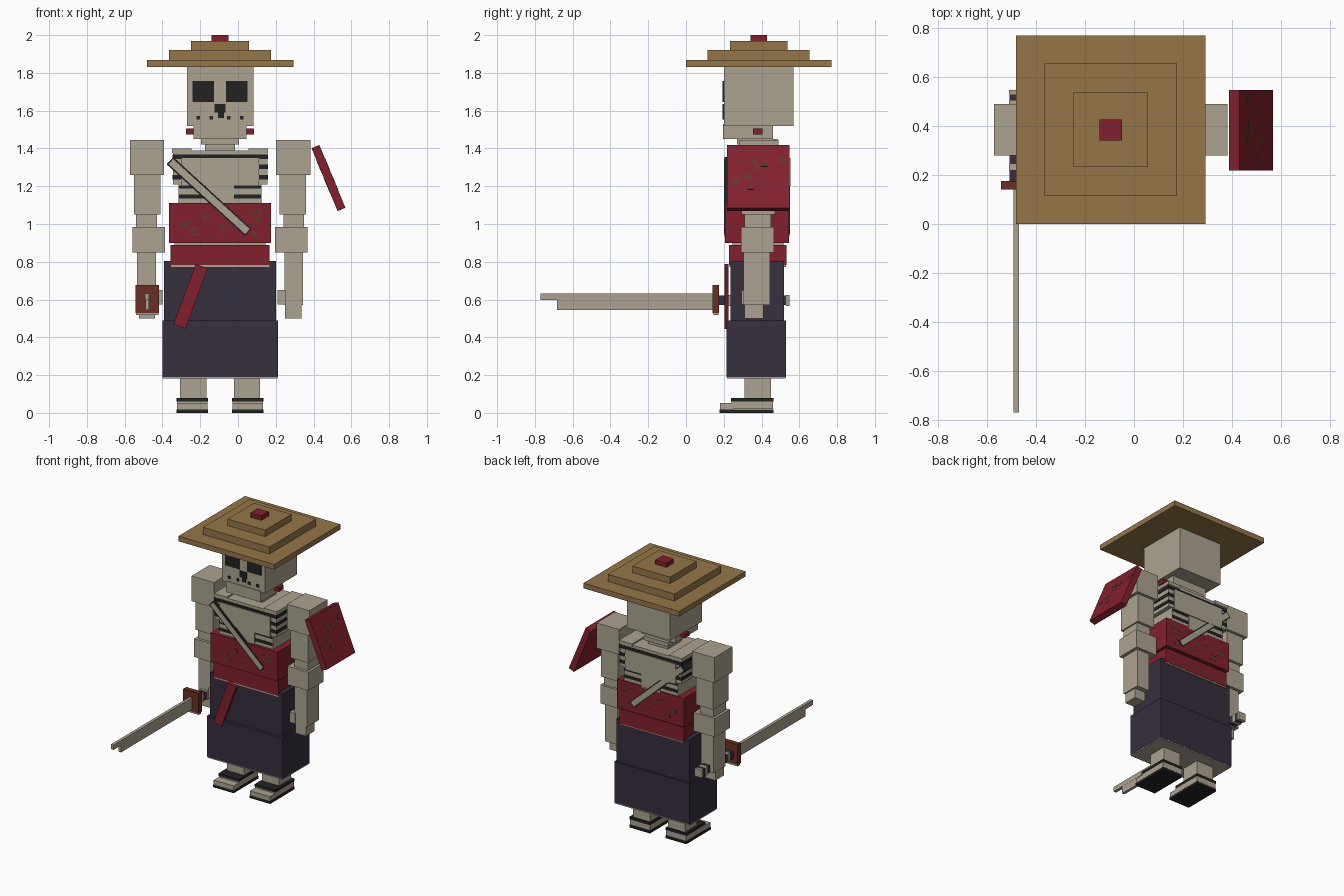
import bpy, math, random
from mathutils import Matrix, Vector

cube = bpy.data.objects.get("Cube")
if cube:
    bpy.data.objects.remove(cube, do_unlink=True)

MIDDLE = -0.095   # the body's own symmetry plane


def material(name, hex_colour):
    parts = [int(hex_colour[i:i + 2], 16) / 255 for i in (0, 2, 4)]
    linear = [((c + 0.055) / 1.055) ** 2.4 if c > 0.04 else c / 12.92 for c in parts]
    mat = bpy.data.materials.new(name)
    mat.use_nodes = True
    mat.diffuse_color = (*linear, 1)
    mat.node_tree.nodes["Principled BSDF"].inputs["Base Color"].default_value = (*linear, 1)
    return mat


bone = material("bone", "ACA491")
straw = material("straw", "957649")
red = material("red_cloth", "82202D")
purple = material("dark_purple_cloth", "372E3E")
black = material("black", "222224")
guard_brown = material("guard_brown", "6A3022")
stain = material("stain_brown", "62392A")


def box(name, mat, x, y, z):
    """Box from three (low, high) ranges."""
    corners = [Vector((a, b, c)) for a in x for b in y for c in z]
    faces = [(0, 1, 3, 2), (4, 6, 7, 5), (0, 4, 5, 1), (2, 3, 7, 6), (0, 2, 6, 4), (1, 5, 7, 3)]
    centre = sum(corners, Vector()) / len(corners)
    mesh = bpy.data.meshes.new(name)
    mesh.from_pydata([v - centre for v in corners], [], faces)
    mesh.materials.append(mat)
    obj = bpy.data.objects.new(name, mesh)
    obj.location = centre
    bpy.context.collection.objects.link(obj)
    return obj


def mid_box(name, mat, half, y, z):
    """Box centred on the body."""
    return box(name, mat, (MIDDLE - half, MIDDLE + half), y, z)


def side_pair(name, mat, inner, outer, y, z):
    """Left and right boxes, at distances from the body's middle."""
    for side, sign in (("left", 1), ("right", -1)):
        x = sorted((MIDDLE + sign * inner, MIDDLE + sign * outer))
        box(side + "_" + name, mat, x, y, z)


def slanted(name, mat, start, end, width, y):
    """Flat bar running between two (x, z) points."""
    a, b = Vector((start[0], 0, start[1])), Vector((end[0], 0, end[1]))
    run = b - a
    obj = box(name, mat, (-width / 2, width / 2), y, (-run.length / 2, run.length / 2))
    depth = obj.location.y
    obj.location = (a + b) / 2
    obj.location.y = depth
    obj.rotation_euler.y = math.atan2(run.x, run.z)
    return obj


# Stepped straw hat with a red knob
mid_box("hat_brim", straw, .388, (0, .77), (1.83, 1.868))
mid_box("hat_middle", straw, .27, (.115, .655), (1.86, 1.92))
mid_box("hat_crown", straw, .153, (.232, .538), (1.91, 1.968))
mid_box("hat_knob", red, .045, (.342, .428), (1.96, 2))

# Skull, jaw and neck
mid_box("skull", bone, .176, (.2, .57), (1.52, 1.835))
mid_box("jaw", bone, .14, (.195, .46), (1.45, 1.53))
mid_box("neck", bone, .08, (.3, .46), (1.36, 1.46))
mid_box("neck_collar", bone, .1, (.27, .485), (1.42, 1.45))
side_pair("ear_tassel", red, .135, .18, (.355, .405), (1.475, 1.505))

# Face markings as thin plates
face = (.194, .202)
side_pair("eye", black, .032, .146, face, (1.645, 1.757))
mid_box("nose", black, .03, face, (1.59, 1.635))
box("nose_tip", black, (-.105, -.075), face, (1.56, 1.6))
side_pair("tooth_gap", black, .105, .125, face, (1.553, 1.572))
side_pair("inner_tooth_gap", black, .038, .055, face, (1.553, 1.572))

# Rib cage with dark gaps between the ribs
mid_box("chest", bone, .25, (.225, .543), (1.21, 1.39))
side_pair("collar_bone", bone, .15, .255, (.22, .548), (1.375, 1.4))
for level in (1.235, 1.29, 1.345):
    mid_box("rib_gap", black, .253, (.222, .546), (level, level + .024))
mid_box("breast_plate", bone, .205, (.216, .552), (1.2, 1.35))
mid_box("lower_ribs", bone, .22, (.228, .54), (1.09, 1.22))
mid_box("lower_rib_gap", black, .217, (.226, .542), (1.135, 1.157))
mid_box("under_chest_gap", black, .217, (.226, .542), (1.187, 1.203))
mid_box("breast_bone", bone, .075, (.222, .546), (1.1, 1.21))

# Shoulder strap with dark edges
slanted("strap", bone, (-.355, 1.33), (.05, .96), .036, (.202, .55))
slanted("strap_edge", black, (-.36, 1.335), (.055, .955), .052, (.204, .548))

# Waist wraps
mid_box("waist", bone, .24, (.245, .515), (.76, 1.1))
mid_box("upper_sash", red, .271, (.206, .546), (.9, 1.112))
mid_box("lower_sash", red, .263, (.228, .532), (.782, .89))
mid_box("sash_trim", bone, .261, (.23, .53), (.773, .784))
slanted("sash_tail", red, (-.192, .777), (-.31, .457), .068, (.204, .224))

# Skirt
mid_box("upper_skirt", purple, .296, (.235, .52), (.48, .805))
mid_box("lower_skirt", purple, .306, (.215, .53), (.19, .49))
mid_box("skirt_hem", bone, .304, (.217, .528), (.182, .192))

# Legs and sandals
side_pair("leg", bone, .073, .212, (.31, .45), (.03, .25))
side_pair("foot", bone, .066, .228, (.24, .46), (.02, .075))
side_pair("toes", bone, .066, .228, (.18, .25), (.012, .052))
side_pair("sandal_sole", black, .064, .231, (.178, .462), (0, .018))
side_pair("sandal_strap", black, .064, .231, (.238, .462), (.06, .078))

# Arms
side_pair("shoulder", bone, .296, .478, (.28, .49), (1.26, 1.445))
side_pair("upper_arm", bone, .316, .455, (.295, .47), (1.05, 1.27))
side_pair("arm_bone", bone, .335, .445, (.31, .45), (.96, 1.06))
side_pair("elbow", bone, .292, .464, (.29, .466), (.85, .985))
side_pair("forearm", bone, .34, .44, (.305, .445), (.57, .86))
side_pair("thumb", bone, .305, .35, (.295, .35), (.575, .65))
side_pair("fingers", bone, .345, .43, (.31, .41), (.5, .58))

# Sword
box("blade_spine", bone, (-.492, -.47), (-.77, .15), (.597, .632))
box("blade_edge", bone, (-.491, -.471), (-.683, .15), (.545, .6))
box("sword_guard", guard_brown, (-.543, -.417), (.14, .176), (.53, .678))
box("guard_trim", bone, (-.54, -.42), (.145, .172), (.517, .532))
box("sword_handle", purple, (-.508, -.455), (.17, .535), (.57, .622))
for i in range(5):
    start = .22 + i * .065
    box("handle_wrap", bone, (-.511, -.452), (start, start + .025), (.567, .625))
box("handle_cap", bone, (-.511, -.452), (.53, .547), (.567, .625))

# Hanging shoulder guard
plate = slanted("shoulder_guard", red, (.41, 1.41), (.548, 1.077), .045, (.218, .547))

# Scattered stains on the cloth
random.seed(4)
for i in range(12):
    x, z = random.uniform(-.33, .13), random.uniform(.92, 1.08)
    w, h = random.uniform(.015, .04), random.uniform(.012, .03)
    box("sash_stain", stain, (x, x + w), (.2045, .21), (z, z + h))
    box("back_sash_stain", stain, (x, x + w), (.542, .5475), (z, z + h))
for i in range(7):
    y, z = random.uniform(-.15, .11), random.uniform(-.16, .12)
    spot = box("guard_stain", stain, (-.024, .024), (y, y + .035), (z, z + .025))
    turn = Matrix.Rotation(plate.rotation_euler.y, 3, "Y")
    spot.location = plate.location + turn @ spot.location
    spot.rotation_euler = plate.rotation_euler
